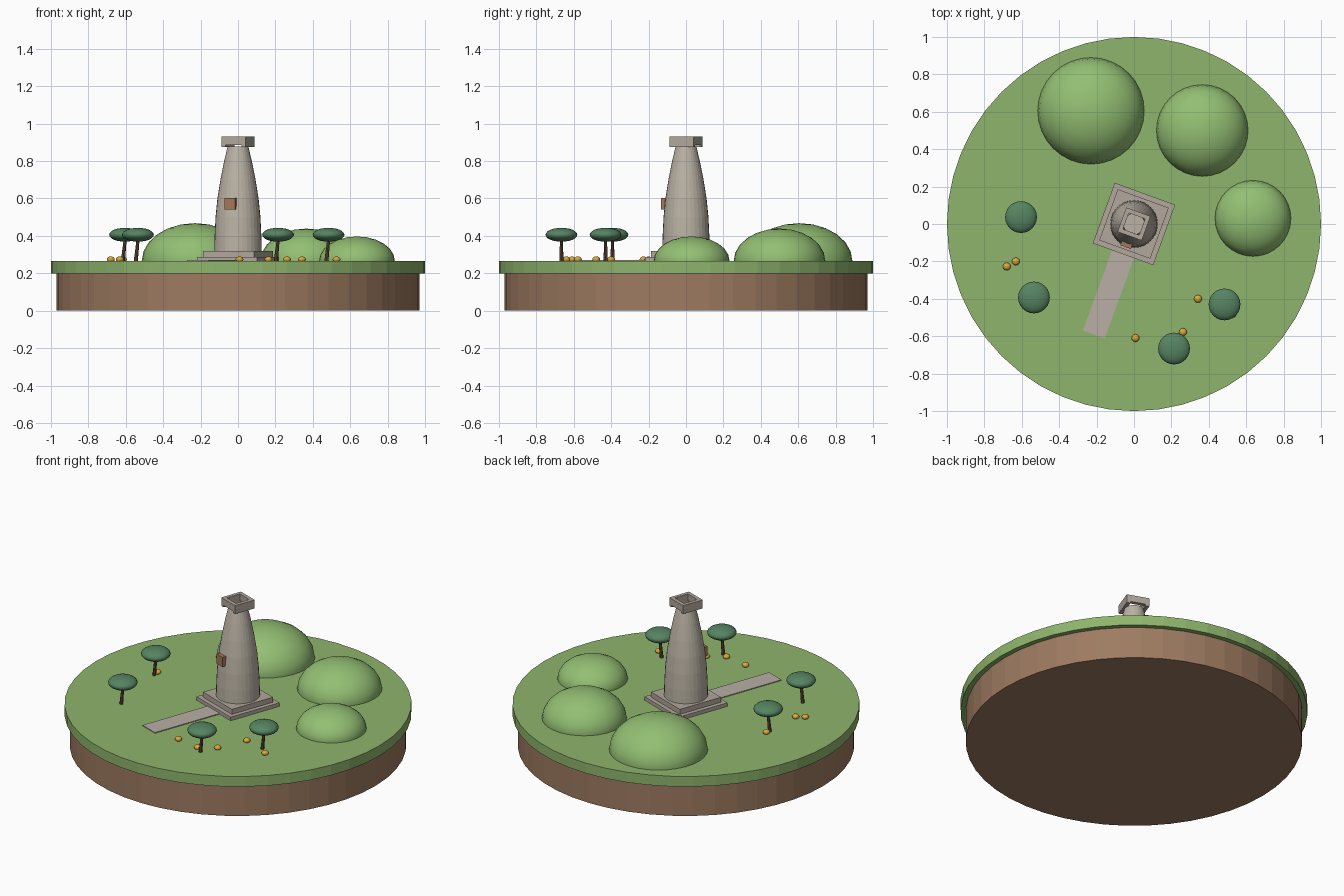
import bpy
import bmesh
from math import radians
from mathutils import Matrix, Vector

if "Cube" in bpy.data.objects:
    bpy.data.objects.remove(bpy.data.objects["Cube"])


def material(name, r, g, b):
    """Flat colour given as 0-255 display values, stored as linear."""
    lin = [((c / 255 + 0.055) / 1.055) ** 2.4 for c in (r, g, b)] + [1.0]
    m = bpy.data.materials.new(name)
    m.use_nodes = True
    m.diffuse_color = lin
    bsdf = next(n for n in m.node_tree.nodes if n.type == "BSDF_PRINCIPLED")
    bsdf.inputs["Base Color"].default_value = lin
    return m


grass = material("grass_green", 143, 181, 108)
hill_green = material("hill_green", 147, 191, 115)
soil = material("soil_brown", 158, 123, 97)
stone = material("tower_stone", 187, 179, 165)
plinth_stone = material("plinth_stone", 178, 168, 157)
path_stone = material("path_stone", 184, 175, 166)
bark = material("bark_brown", 108, 78, 60)
leaf = material("leaf_green", 86, 132, 98)
wood = material("window_wood", 166, 120, 88)
gold = material("flower_gold", 218, 168, 58)

GROUND = 0.265
TURN = Matrix.Rotation(radians(-20), 4, "Z")


def finish(name, bm, mat, smooth=False):
    bmesh.ops.recalc_face_normals(bm, faces=bm.faces)
    mesh = bpy.data.meshes.new(name)
    for f in bm.faces:
        f.smooth = smooth
    bm.to_mesh(mesh)
    bm.free()
    mesh.materials.append(mat)
    obj = bpy.data.objects.new(name, mesh)
    bpy.context.collection.objects.link(obj)
    return obj


def lathe(name, profile, sides, mat):
    """Closed solid from (radius, height) points."""
    bm = bmesh.new()
    rings = []
    for r, z in profile:
        ring = bmesh.ops.create_circle(bm, segments=sides, radius=r,
                                       matrix=Matrix.Translation((0, 0, z)))
        rings.append(ring["verts"])
    for a, b in zip(rings, rings[1:]):
        for i in range(sides):
            j = (i + 1) % sides
            bm.faces.new((a[i], a[j], b[j], b[i]))
    bm.faces.new(rings[0])
    bm.faces.new(rings[-1])
    return finish(name, bm, mat)


def box(name, x, y, z, mat):
    """Box from ranges, turned with the tower."""
    lo, hi = Vector((x[0], y[0], z[0])), Vector((x[1], y[1], z[1]))
    bm = bmesh.new()
    bmesh.ops.create_cube(bm, size=1, matrix=TURN
                          @ Matrix.Translation((lo + hi) / 2)
                          @ Matrix.Diagonal((hi - lo).to_4d()))
    return finish(name, bm, mat)


def ellipsoid(name, centre, r, h, mat, segments=24, rings=12, floor=None):
    bm = bmesh.new()
    bmesh.ops.create_uvsphere(bm, u_segments=segments, v_segments=rings, radius=1,
                              matrix=Matrix.Translation(centre)
                              @ Matrix.Diagonal((r, r, h, 1)))
    if floor is not None:  # keep only the part above the ground
        bmesh.ops.bisect_plane(bm, geom=bm.verts[:] + bm.edges[:] + bm.faces[:],
                               plane_co=(0, 0, floor), plane_no=(0, 0, 1),
                               clear_inner=True)
    return finish(name, bm, mat, True)


# Island
lathe("soil_base", [(0.97, 0), (0.97, 0.2)], 48, soil)
lathe("grass_disc", [(1, 0.2), (1, GROUND)], 48, grass)

# Hills
for i, (x, y, r, h) in enumerate([(-0.23, 0.605, 0.285, 0.203),
                                  (0.365, 0.5, 0.245, 0.174),
                                  (0.636, 0.03, 0.203, 0.132)]):
    ellipsoid(f"hill_{i + 1}", (x, y, GROUND), r, h, hill_green, 32, 12, GROUND - 0.01)

# Stepped plinth and path
box("plinth_lower", (-0.172, 0.172), (-0.172, 0.172), (GROUND - 0.01, 0.288), plinth_stone)
box("plinth_upper", (-0.145, 0.145), (-0.145, 0.145), (0.288, 0.32), plinth_stone)
box("path", (-0.062, 0.062), (-0.628, -0.165), (GROUND - 0.01, 0.27), path_stone)

# Tapered tower with an open square frame on top
lathe("tower", [(0.127, 0.315), (0.125, 0.4), (0.12, 0.5), (0.11, 0.6),
                (0.094, 0.7), (0.074, 0.8), (0.056, 0.877)], 32, stone)
for side, s in (("left", 1), ("right", -1)):
    box(f"frame_wall_{side}", sorted((s * 0.046, s * 0.069)), (-0.069, 0.069),
        (0.876, 0.93), plinth_stone)
for end, s in (("back", 1), ("front", -1)):
    box(f"frame_bar_{end}", (-0.046, 0.046), sorted((s * 0.046, s * 0.069)),
        (0.887, 0.93), plinth_stone)

# Window box
box("window", (-0.03, 0.03), (-0.131, -0.1), (0.542, 0.603), wood)

# Leaning trees
for i, (x, y) in enumerate([(-0.604, 0.037), (-0.535, -0.393),
                            (0.214, -0.666), (0.484, -0.43)]):
    trunk = lathe(f"trunk_{i + 1}", [(0.011, 0), (0.008, 0.125)], 8, bark)
    trunk.location = (x - 0.012, y, GROUND - 0.005)
    trunk.rotation_euler.y = radians(6)
    ellipsoid(f"canopy_{i + 1}", (x, y, 0.406), 0.085, 0.037, leaf)

# Flowers
for i, (x, y) in enumerate([(-0.68, -0.227), (-0.632, -0.2), (0.008, -0.61),
                            (0.262, -0.578), (0.342, -0.4), (0.163, -0.64),
                            (0.527, -0.48), (-0.615, 0.07)]):
    ellipsoid(f"flower_{i + 1}", (x, y, 0.274), 0.021, 0.016, gold, 12, 8)
